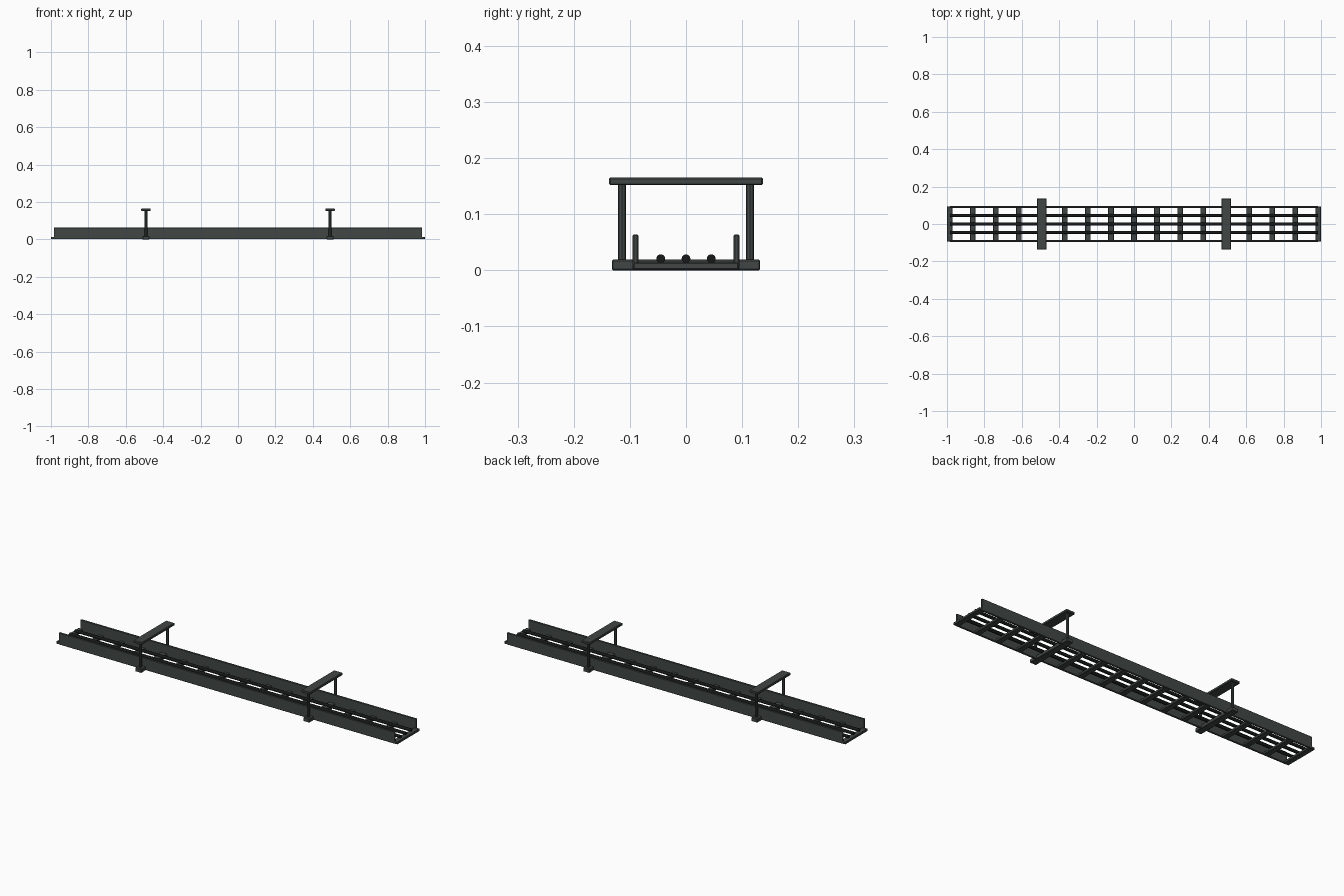
import bpy
from math import radians

if "Cube" in bpy.data.objects:
    bpy.data.objects.remove(bpy.data.objects["Cube"])


def material(name, rgb):
    m = bpy.data.materials.new(name)
    m.diffuse_color = (*rgb, 1)
    m.use_nodes = True
    m.node_tree.nodes["Principled BSDF"].inputs["Base Color"].default_value = m.diffuse_color
    return m


STEEL = material("dark grey steel", (0.052, 0.062, 0.060))
BLACK = material("near black", (0.008, 0.009, 0.009))


def finish(o, name, mat, bevel=0.0):
    o.name = name
    o.data.materials.append(mat)
    if bevel:
        b = o.modifiers.new("soft edges", 'BEVEL')
        b.width = bevel
        b.segments = 1


def box(name, x, y, z, bevel=0.002):
    """Box from (min, max) ranges on each axis."""
    bpy.ops.mesh.primitive_cube_add(size=1, location=[sum(r) / 2 for r in (x, y, z)])
    o = bpy.context.object
    o.scale = [r[1] - r[0] for r in (x, y, z)]
    bpy.ops.object.transform_apply(location=False, rotation=False, scale=True)
    finish(o, name, STEEL, bevel)


def rod(name, mat, radius, length, loc, rot=(0, 0, 0), sides=12):
    bpy.ops.mesh.primitive_cylinder_add(vertices=sides, radius=radius, depth=length,
                                        location=loc, rotation=rot)
    bpy.ops.object.shade_smooth_by_angle(angle=radians(40))
    finish(bpy.context.object, name, mat)


# side rails of the tray
for s, side in ((-1, "front"), (1, "back")):
    y = sorted((s * 0.085, s * 0.095))
    box(f"{side}_side_rail", (-0.985, 0.985), y, (0.001, 0.064))

# cross rungs along the floor
for i in range(17):
    x = -0.985 + i * 1.97 / 16
    box(f"rung_{i + 1}", (x - 0.015, x + 0.015), (-0.094, 0.094), (0.001, 0.014))

# long black floor rods
for i, y in enumerate((-0.045, 0, 0.045)):
    rod(f"floor_rod_{i + 1}", BLACK, 0.008, 1.97, (0, y, 0.0205), (0, radians(90), 0))

# hangers: lower support, two hanging rods, top bar
for s, side in ((-1, "left"), (1, "right")):
    x = s * 0.4925
    box(f"{side}_hanger_base", (x - 0.018, x + 0.018), (-0.132, 0.132), (0, 0.019))
    box(f"{side}_hanger_top", (x - 0.025, x + 0.025), (-0.137, 0.137), (0.152, 0.165))
    for t, end in ((-1, "front"), (1, "back")):
        rod(f"{side}_{end}_hanger_rod", STEEL, 0.0075, 0.144,
            (x, t * 0.114, 0.084), sides=8)
